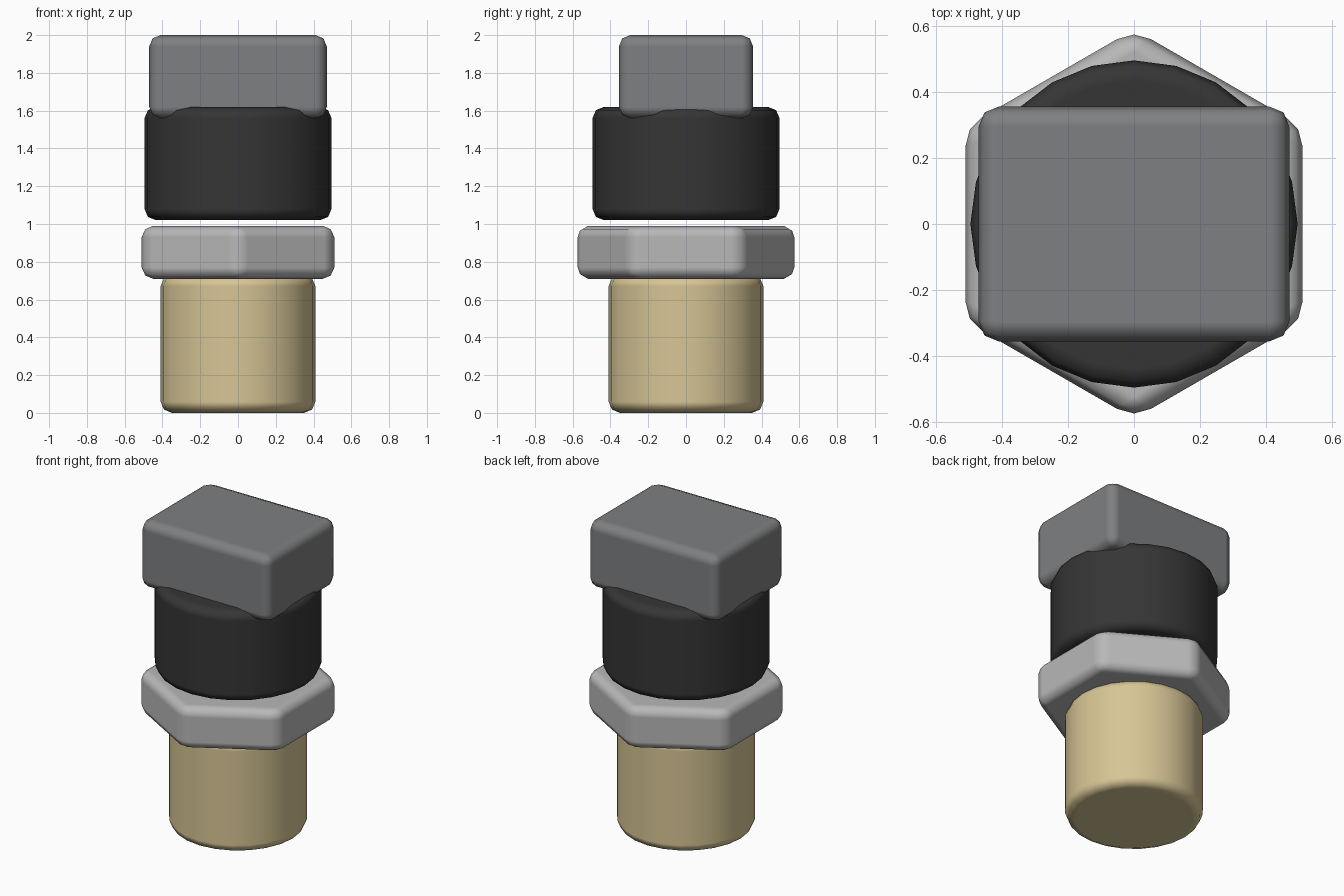
import bpy
from math import radians

if "Cube" in bpy.data.objects:
    bpy.data.objects.remove(bpy.data.objects["Cube"], do_unlink=True)


def material(name, rgb):
    mat = bpy.data.materials.new(name)
    mat.use_nodes = True
    mat.diffuse_color = (*rgb, 1)
    mat.node_tree.nodes["Principled BSDF"].inputs["Base Color"].default_value = (*rgb, 1)
    return mat


def finish(name, mat, bevel):
    """Name and colour the active part, then round its sharp edges."""
    obj = bpy.context.object
    obj.name = name
    obj.data.materials.append(mat)
    bpy.ops.object.transform_apply(location=False, rotation=True, scale=True)
    bpy.ops.object.shade_smooth()
    mod = obj.modifiers.new("rounded_edges", 'BEVEL')
    mod.width = bevel
    mod.segments = 2
    mod.limit_method = 'ANGLE'
    mod.angle_limit = radians(30)
    mod.harden_normals = True
    return obj


def prism(name, mat, sides, radius, bottom, top, bevel):
    bpy.ops.mesh.primitive_cylinder_add(
        vertices=sides, radius=radius, depth=top - bottom,
        location=(0, 0, (bottom + top) / 2))
    return finish(name, mat, bevel)


brass = material("brass", (0.68, 0.56, 0.30))
steel = material("light_steel", (0.48, 0.48, 0.48))
rubber = material("black_plastic", (0.036, 0.036, 0.036))
grey = material("grey_metal", (0.21, 0.215, 0.22))

# Threaded shank, hexagonal collar and round body
prism("brass_shank", brass, 24, 0.41, 0.0, 0.73, 0.06)
prism("hex_nut", steel, 6, 0.589, 0.71, 0.99, 0.06)
prism("round_body", rubber, 24, 0.495, 1.02, 1.62, 0.06)

# Rectangular head, sunk slightly into the body
bpy.ops.mesh.primitive_cube_add(size=1, location=(0, 0, 1.78))
bpy.context.object.scale = (0.94, 0.71, 0.44)
finish("square_head", grey, 0.06)
